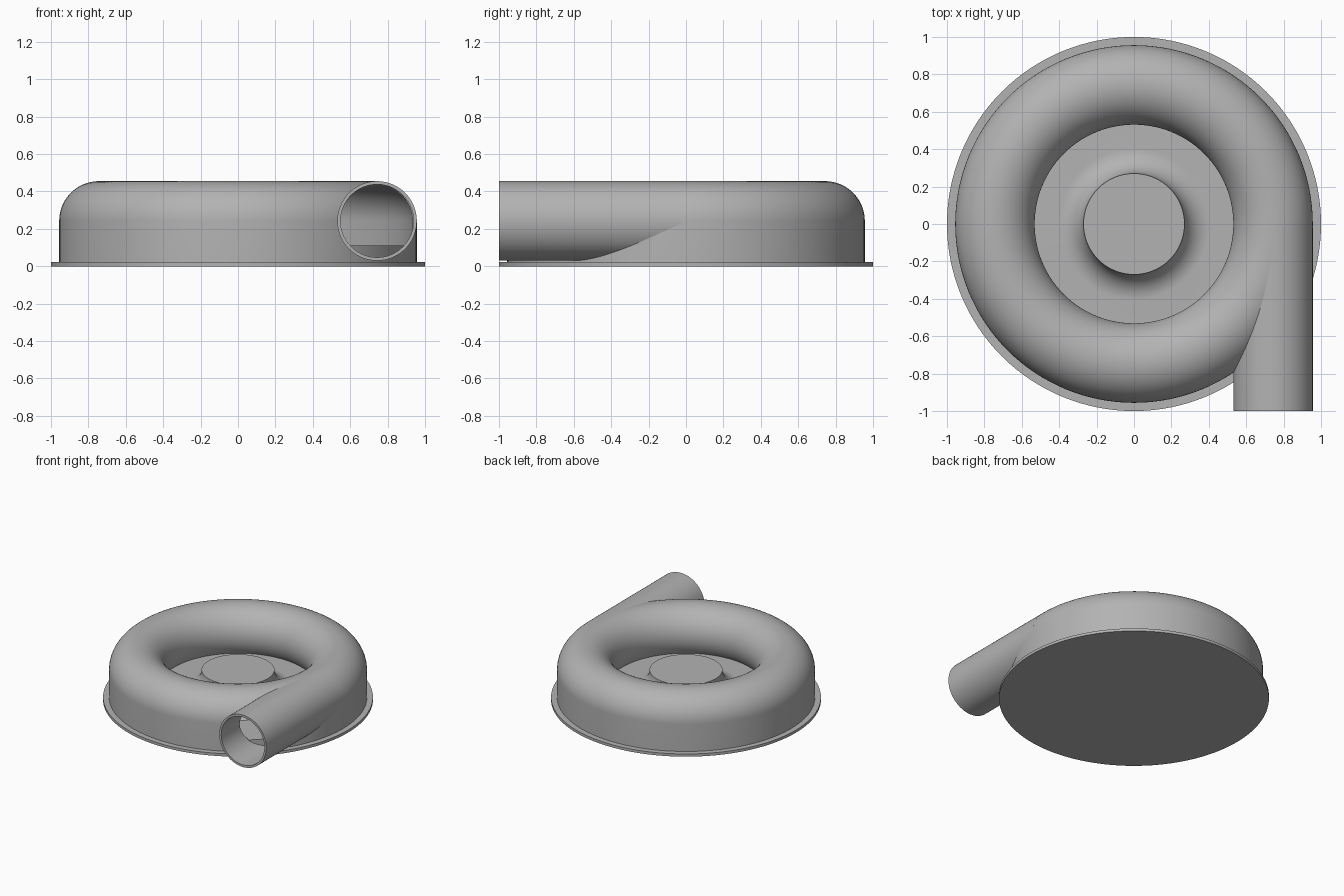
import bpy, bmesh, math
from mathutils import Matrix

if "Cube" in bpy.data.objects:
    bpy.data.objects.remove(bpy.data.objects["Cube"])

grey = bpy.data.materials.new("cast grey")
grey.use_nodes = True
colour = (0.45, 0.45, 0.45, 1)
grey.diffuse_color = colour
grey.node_tree.nodes["Principled BSDF"].inputs["Base Color"].default_value = colour

RING, MID = 0.7435, 0.2425      # centre of the volute tube
OUTER, BORE = 0.2125, 0.195     # tube radii
FLOOR, FLANGE = 0.11, 0.022


def lathe(name, profile, closed=False, steps=128):
    """Revolve an (r, z) profile around z; a closed profile makes a ring."""
    bm = bmesh.new()
    verts = [bm.verts.new((r, 0, z)) for r, z in profile]
    pairs = list(zip(verts, verts[1:] + verts[:1]))
    edges = [bm.edges.new(p) for p in (pairs if closed else pairs[:-1])]
    bmesh.ops.spin(bm, geom=verts + edges, cent=(0, 0, 0), axis=(0, 0, 1),
                   angle=math.tau, steps=steps, use_merge=True)
    bmesh.ops.remove_doubles(bm, verts=bm.verts, dist=0.0001)
    bmesh.ops.recalc_face_normals(bm, faces=bm.faces)
    mesh = bpy.data.meshes.new(name)
    bm.to_mesh(mesh)
    bm.free()
    obj = bpy.data.objects.new(name, mesh)
    bpy.context.collection.objects.link(obj)
    mesh.materials.append(grey)
    return obj


def arc(cr, cz, radius, start, end, n=32):
    angles = [math.radians(start + (end - start) * i / n) for i in range(n + 1)]
    return [(cr + radius * math.cos(a), cz + radius * math.sin(a)) for a in angles]


def tube_section(radius, bottom):
    """Round tube with a straight outer wall, its inner side curling to the floor."""
    end = 180 + math.degrees(math.asin((MID - FLOOR) / radius))
    return [(RING + radius, bottom)] + arc(RING, MID, radius, 0, end, 48)


def lay_along_y(obj):
    obj.data.transform(Matrix.Translation((RING, 0, MID)) @ Matrix.Rotation(math.pi / 2, 4, "X"))


def cut(obj, cutter):
    mod = obj.modifiers.new("cut", "BOOLEAN")
    mod.operation = "DIFFERENCE"
    mod.solver = "EXACT"
    mod.object = cutter
    bpy.context.view_layer.objects.active = obj
    bpy.ops.object.modifier_apply(modifier=mod.name)


# Base flange
base = lathe("base_flange", [(0, 0), (1, 0), (1, FLANGE), (0, FLANGE)])

# Raised floor with the flared hub in the middle
flare = 0.135
hub = lathe("floor_and_hub",
            [(0, 0.01), (0.945, 0.01), (0.945, FLOOR)]
            + arc(0.27 + flare, FLOOR + flare, flare, 270, 180, 20)
            + [(0, FLOOR + flare)])

# Volute casing shell
inside = tube_section(BORE, FLOOR)
casing = lathe("volute_casing",
               tube_section(OUTER, 0.01) + inside[::-1] + [(RING + BORE, 0.01)], True)

# Tangential outlet pipe, with its open end at the front
pipe = lathe("outlet_pipe", [(BORE, 0.02), (OUTER, 0.02), (OUTER, 1), (BORE, 1)], True, 96)
lay_along_y(pipe)

# Open the casing into the pipe, and clear the pipe out of the cavity
bore = lathe("bore_cutter", [(0, 0.1), (BORE, 0.1), (BORE, 1.1), (0, 1.1)], False, 96)
lay_along_y(bore)
cavity = lathe("cavity_cutter", inside, True)
cut(casing, bore)
cut(pipe, cavity)
for helper in (bore, cavity):
    bpy.data.objects.remove(helper)

# Smooth the round surfaces and keep the rims sharp
for obj in (base, hub, casing, pipe):
    bpy.ops.object.select_all(action="DESELECT")
    obj.select_set(True)
    bpy.context.view_layer.objects.active = obj
    bpy.ops.object.shade_smooth_by_angle(angle=math.radians(30))
